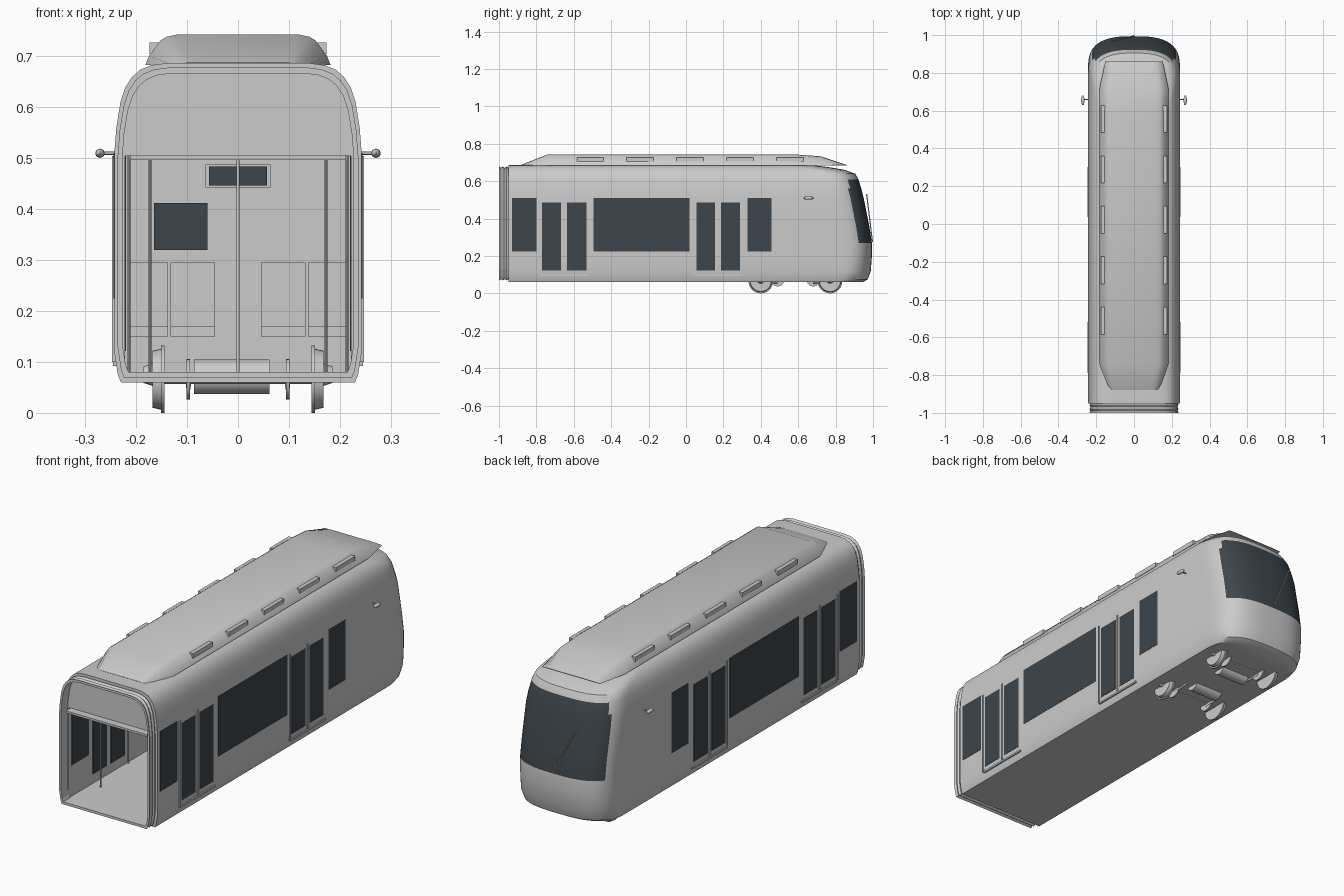
import bpy, bmesh, math
from mathutils import Vector

if "Cube" in bpy.data.objects:
    bpy.data.objects.remove(bpy.data.objects["Cube"])


def material(name, rgb):
    m = bpy.data.materials.new(name)
    m.use_nodes = True
    m.diffuse_color = (*rgb, 1)
    m.node_tree.nodes["Principled BSDF"].inputs["Base Color"].default_value = (*rgb, 1)
    return m


GREY = material("light grey", (0.6, 0.6, 0.6))
GLASS = material("dark glass", (0.047, 0.061, 0.072))


def finish(name, bm, mats=(GREY,), smooth=False):
    bmesh.ops.recalc_face_normals(bm, faces=bm.faces)
    mesh = bpy.data.meshes.new(name)
    bm.to_mesh(mesh)
    bm.free()
    ob = bpy.data.objects.new(name, mesh)
    bpy.context.collection.objects.link(ob)
    for m in mats:
        mesh.materials.append(m)
    if smooth:
        bpy.ops.object.select_all(action='DESELECT')
        ob.select_set(True)
        bpy.context.view_layer.objects.active = ob
        bpy.ops.object.shade_smooth_by_angle(angle=math.radians(35))
    return ob


def loft(rings, caps=(True, True)):
    """Skin a row of closed rings that have equal point counts."""
    bm = bmesh.new()
    loops = [[bm.verts.new(p) for p in r] for r in rings]
    n = len(loops[0])
    for a, b in zip(loops, loops[1:]):
        for i in range(n):
            j = (i + 1) % n
            bm.faces.new((a[i], a[j], b[j], b[i]))
    for use, loop in zip(caps, (loops[0], loops[-1])):
        if use:
            bm.faces.new(loop)
    return bm


def box(name, x, y, z, mat=GREY):
    pts = [[(u, v, w) for u, v in ((x[0], y[0]), (x[1], y[0]), (x[1], y[1]), (x[0], y[1]))] for w in z]
    return finish(name, loft(pts), (mat,))


def pair(name, x, y, z, mat=GREY):
    box("left_" + name, x, y, z, mat)
    box("right_" + name, (-x[1], -x[0]), y, z, mat)


def rod(name, a, b, r, r2=None, sides=12):
    a, b = Vector(a), Vector(b)
    bm = bmesh.new()
    bmesh.ops.create_cone(bm, cap_ends=True, segments=sides, radius1=r,
                          radius2=r if r2 is None else r2, depth=(b - a).length)
    rot = (b - a).to_track_quat('Z', 'Y').to_matrix()
    bmesh.ops.rotate(bm, matrix=rot, verts=bm.verts)
    bmesh.ops.translate(bm, vec=(a + b) / 2, verts=bm.verts)
    return finish(name, bm, smooth=True)


# Body shell: stacked plan outlines (height, half width, nose position)
LEVELS = [(.06, .23, .945), (.075, .236, .972), (.12, .243, .988), (.2, .243, .994), (.27, .243, .994),
          (.36, .243, .98), (.51, .243, .95), (.56, .239, .937), (.61, .231, .922), (.64, .221, .905),
          (.66, .208, .85), (.674, .192, .77), (.683, .17, .7), (.687, .14, .62)]
REAR, DEPTH, POWER, STEPS = -.95, .17, 2.8, 32


def plan(z, w, nose):
    pts = [(w, REAR, z)]
    for i in range(STEPS + 1):
        t = math.pi * i / STEPS
        c, s = math.cos(t), max(math.sin(t), 0)
        pts.append((math.copysign(abs(c) ** (2 / POWER) * w, c),
                    nose - DEPTH + DEPTH * s ** (2 / POWER), z))
    return pts + [(-w, REAR, z)]


bm = loft([plan(*l) for l in LEVELS])
for f in list(bm.faces):
    c = f.calc_center_median()
    if f.normal.length == 0:
        f.normal_update()
    if all(abs(v.co.y - REAR) < 1e-4 for v in f.verts):
        bm.faces.remove(f)          # open rear end
    elif .27 < c.z < .61 and c.y > .925 - .06 * (c.z - .27) / .34 and c.y > REAR + 1:
        f.material_index = 1        # wrapped windscreen
finish("body_shell", bm, (GREY, GLASS), True)

# Cross-section reused by the lining and the gangway
SECTION = [(w, z) for z, w, _ in LEVELS] + [(-w, z) for z, w, _ in reversed(LEVELS)]
FLOOR, CEILING, WALL, BULKHEAD = .078, .505, .222, .74


def ring(y, k=1):
    return [(x * k, y, .377 + (z - .377) * k) for x, z in SECTION]


def opening(y):
    return [(max(-WALL, min(WALL, x)), y, max(FLOOR, min(CEILING, z))) for x, z in SECTION]


bm = loft([ring(REAR), opening(REAR), opening(BULKHEAD)], (False, True))
bmesh.ops.remove_doubles(bm, verts=bm.verts, dist=.0005)
finish("interior_lining", bm)

# Folded gangway at the open end
folds = [(-.948 - .0104 * i, .972 if i % 2 else .95) for i in range(6)]
folds += [(-1, .935), (-.95, .935)]
finish("gangway_frame", loft([ring(y, k) for y, k in folds], (False, False)))
box("header_ledge", (-.212, .212), (-.985, -.945), (.497, .507))

# Side glazing, seen outside and inside
WINDOWS = [(-.93, -.8, .225, .51), (-.495, .02, .225, .51), (.33, .457, .225, .51),
           (-.77, -.668, .122, .487), (-.635, -.532, .122, .487),
           (.055, .156, .122, .487), (.186, .29, .122, .487)]
for i, (y0, y1, z0, z1) in enumerate(WINDOWS):
    for side, x in (("outer", (.2395, .2442)), ("inner", (.2195, .2235))):
        pair(f"{side}_window_{i}", x, (y0, y1), (z0, z1), GLASS)

# Door posts and sills
for i, y in enumerate((-.785, -.65, .04, .171)):
    pair(f"door_post_{i}", (.24, .247), (y - .003, y + .003), (.1, .505))
for i, y in enumerate((-.65, .172)):
    pair(f"door_sill_{i}", (.235, .246), (y - .13, y + .13), (.092, .1))

# Roof pod with bevelled ends (position, half width, top height)
PROFILE = [(1, 0), (.96, .3), (.84, .8), (.77, .93), (.66, 1)]
PROFILE += [(-x, h) for x, h in reversed(PROFILE)]
POD = [(-.88, .135, .688), (-.74, .182, .743), (.58, .182, .743), (.72, .182, .733), (.86, .152, .686)]
finish("roof_pod", loft([[(b * x, y, .683 + (top - .683) * h) for x, h in PROFILE]
                         for y, b, top in POD]), smooth=True)
for i in range(5):
    y = -.512 + .267 * i
    pair(f"roof_vent_{i}", (.15, .174), (y - .072, y + .072), (.705, .727))

# Mirrors
for side, s in (("left", 1), ("right", -1)):
    rod(side + "_mirror_arm", (s * .235, .66, .51), (s * .27, .66, .51), .003)
    bm = bmesh.new()
    bmesh.ops.create_uvsphere(bm, u_segments=16, v_segments=10, radius=1)
    bmesh.ops.scale(bm, vec=(.009, .026, .009), verts=bm.verts)
    bmesh.ops.translate(bm, vec=(s * .271, .655, .51), verts=bm.verts)
    finish(side + "_mirror", bm, smooth=True)

# Wiper
rod("wiper", (0, .997, .275), (-.12, .966, .53), .003, sides=6)

# Wheels, axles and underfloor gear
for n, y in (("rear", .4), ("front", .77)):
    rod(n + "_axle", (-.16, y, .066), (.16, y, .066), .009)
    for side, s in (("left", 1), ("right", -1)):
        rod(f"{n}_{side}_flange", (s * .144, y, .066), (s * .151, y, .066), .066, sides=32)
        rod(f"{n}_{side}_wheel", (s * .15, y, .066), (s * .168, y, .066), .06, .056, 32)
        rod(f"{n}_{side}_hub", (s * .168, y, .075), (s * .186, y, .075), .022, .016, 16)
for n, y in (("rear", .49), ("front", .68)):
    rod(n + "_motor", (-.086, y, .071), (.062, y, .071), .034, sides=20)
    for side, s in (("left", 1), ("right", -1)):
        hub = y + (-.09 if n == "rear" else .09)
        rod(f"{n}_{side}_brake_disc", (s * .094, hub, .066), (s * .101, hub, .066), .04, sides=24)
        rod(f"{n}_{side}_brake_link", (s * .097, hub, .05), (s * .097, y, .056), .005)

# Bulkhead fittings
BACK = (BULKHEAD - .006, BULKHEAD)
box("cab_door_window", (-.165, -.06), BACK, (.32, .412), GLASS)
box("display_frame", (-.064, .064), BACK, (.443, .488))
box("display_screen", (-.057, .057), (BULKHEAD - .009, BULKHEAD), (.447, .484), GLASS)

# Seats
for i, y in enumerate((.34, .56)):
    for x0, x1 in ((.045, .133), (.137, .215)):
        tag = f"{i}_{'inner' if x0 < .1 else 'outer'}"
        pair("seat_cushion_" + tag, (x0, x1), (y - .09, y), (.15, .17))
        pair("seat_back_" + tag, (x0, x1), (y, y + .015), (.15, .295))

# Grab poles
for i, y in enumerate((-.65, .172)):
    rod(f"centre_pole_{i}", (0, y, FLOOR), (0, y, CEILING), .003)
    for j, (x, dy) in enumerate(((.173, -.13), (.214, .135))):
        for side, s in (("left", 1), ("right", -1)):
            rod(f"{side}_pole_{i}_{j}", (s * x, y + dy, FLOOR), (s * x, y + dy, CEILING), .003, sides=8)
